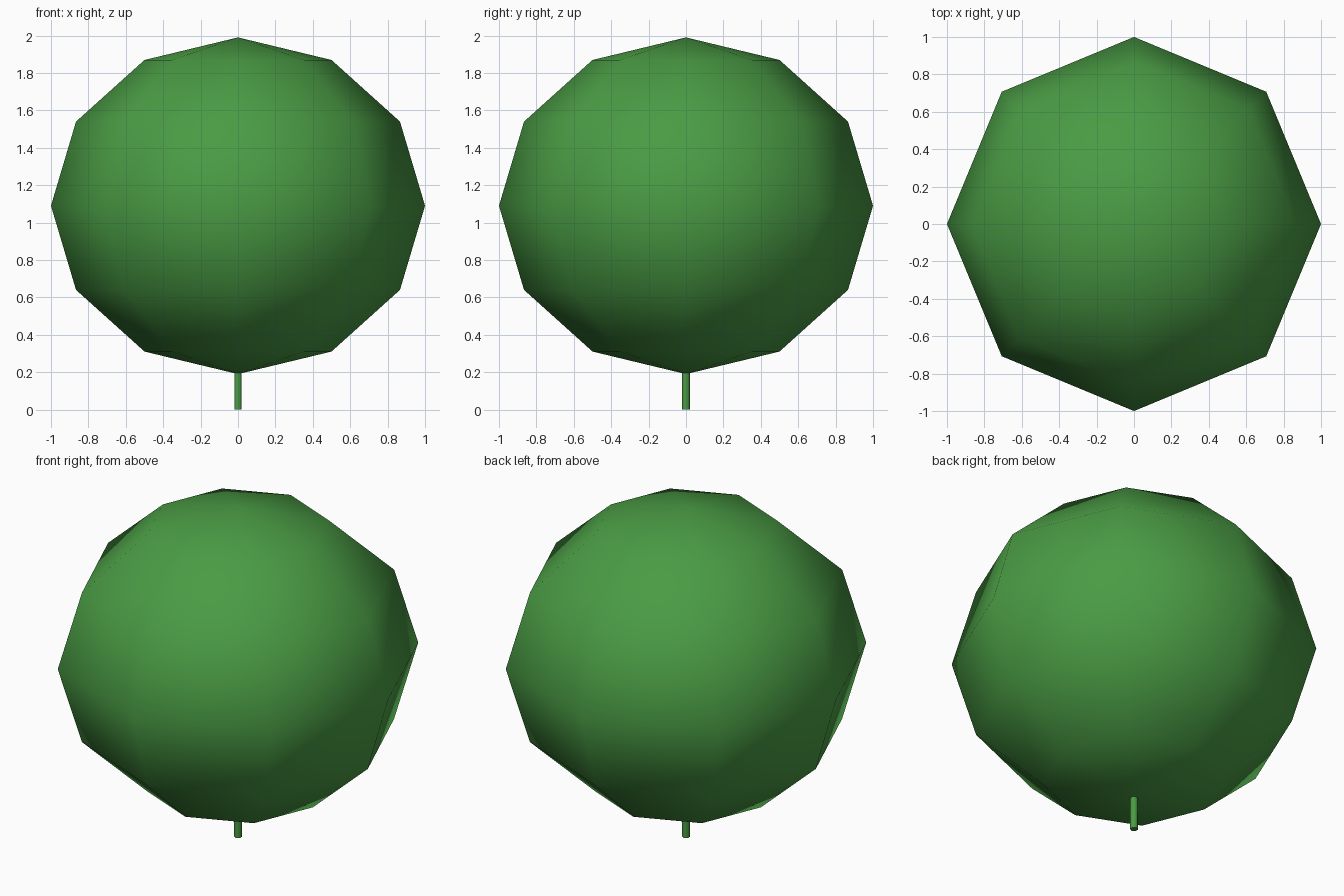
import bpy

if "Cube" in bpy.data.objects:
    bpy.data.objects.remove(bpy.data.objects["Cube"])

green = bpy.data.materials.new("leaf_green")
green.diffuse_color = (0.068, 0.33, 0.058, 1)
green.use_nodes = True
green.node_tree.nodes["Principled BSDF"].inputs["Base Color"].default_value = green.diffuse_color


def finish(name):
    ob = bpy.context.object
    ob.name = name
    ob.data.materials.append(green)
    return ob


# Crown: low-poly, slightly squashed ball with smooth shading
bpy.ops.mesh.primitive_uv_sphere_add(segments=8, ring_count=6, radius=1, location=(0, 0, 1.09))
crown = finish("crown")
crown.scale.z = 0.9
bpy.ops.object.shade_smooth()

# Stem: thin hexagonal post just reaching the crown
bpy.ops.mesh.primitive_cylinder_add(vertices=6, radius=0.022, depth=0.195, location=(0, 0, 0.0975))
finish("stem")
bpy.ops.object.shade_smooth_by_angle(angle=1.1)
